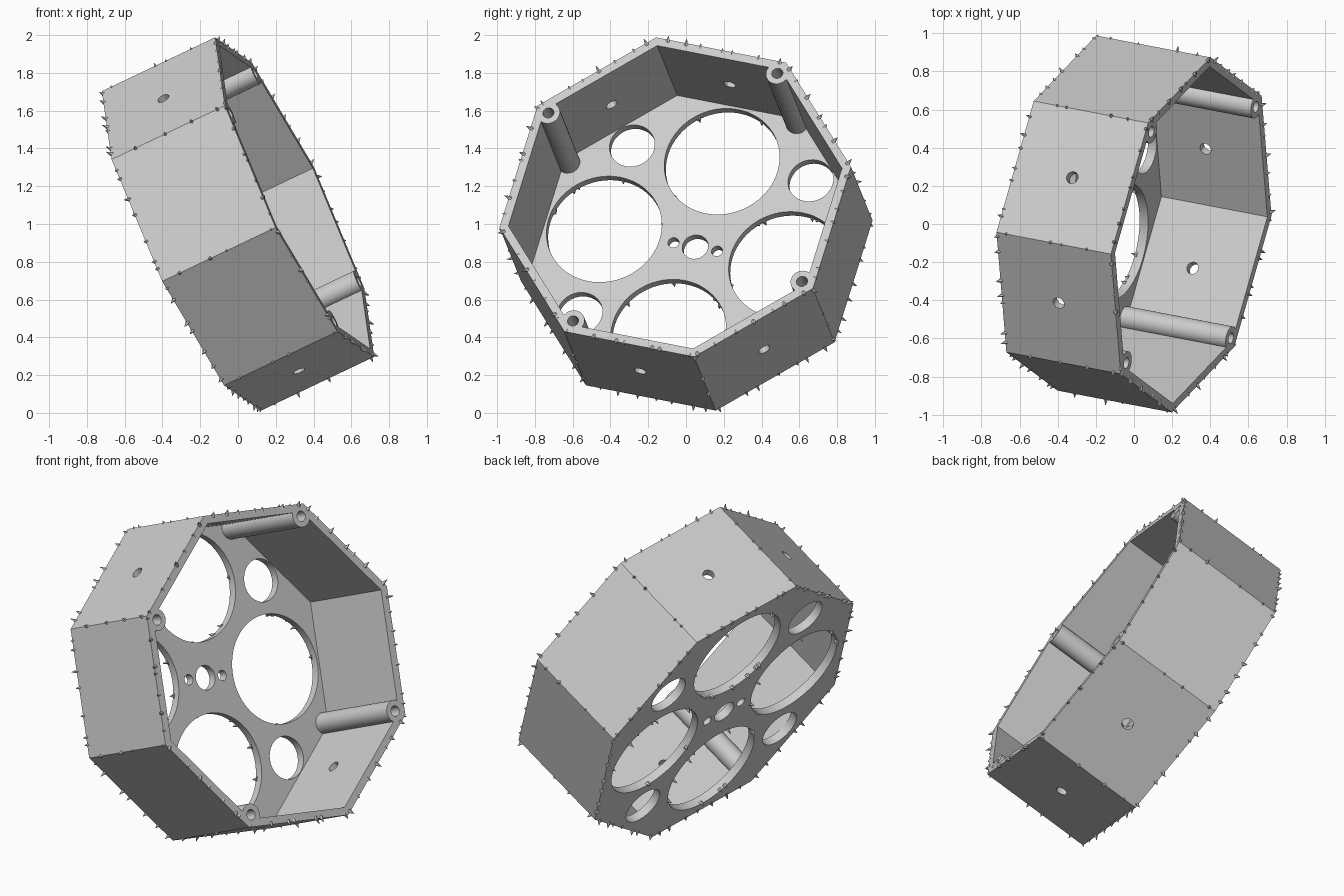
import bpy, bmesh, math, random
from mathutils import Matrix, Vector

if "Cube" in bpy.data.objects:
    bpy.data.objects.remove(bpy.data.objects["Cube"], do_unlink=True)

random.seed(4)
R, DEPTH, WALL, FLOOR = 0.95, 0.674, 0.045, 0.05
HALF = DEPTH / 2
TURN = math.pi / 4
INNER = R - WALL / math.cos(TURN / 2)
APOTHEM = R * math.cos(TURN / 2)

# Tilted frame of the tray: its open side looks along "axis"
axis = Vector((0.89, -0.17, 0.423)).normalized()
side = Vector((0.106, 0.98, 0.169))
side = (side - axis * side.dot(axis)).normalized()
up = axis.cross(side)
tilt = Matrix.Translation((0, 0, 1)) @ Matrix((side, up, axis)).transposed().to_4x4()

grey = bpy.data.materials.new("plain grey")
grey.use_nodes = True
grey.diffuse_color = (0.6, 0.6, 0.6, 1)
grey.node_tree.nodes["Principled BSDF"].inputs["Base Color"].default_value = (0.6, 0.6, 0.6, 1)


def polar(radius, angle, z=0.0):
    return Vector((radius * math.cos(angle), radius * math.sin(angle), z))


def rod(bm, start, end, radius, sides, tip=None):
    """Prism or cone between two points."""
    line = end - start
    place = Matrix.Translation((start + end) / 2) @ line.to_track_quat('Z', 'Y').to_matrix().to_4x4()
    bmesh.ops.create_cone(bm, cap_ends=True, segments=sides, radius1=radius,
                          radius2=radius if tip is None else tip,
                          depth=line.length, matrix=place)


def make(name, bm):
    mesh = bpy.data.meshes.new(name)
    bm.to_mesh(mesh)
    bm.free()
    mesh.materials.append(grey)
    obj = bpy.data.objects.new(name, mesh)
    bpy.context.collection.objects.link(obj)
    return obj


def combine(obj, tool, operation):
    """Apply a boolean and remove the tool."""
    mod = obj.modifiers.new(tool.name, 'BOOLEAN')
    mod.operation, mod.solver, mod.object = operation, 'EXACT', tool
    tool.hide_render = True
    bpy.context.view_layer.update()
    graph = bpy.context.evaluated_depsgraph_get()
    result = bpy.data.meshes.new_from_object(obj.evaluated_get(graph))
    obj.modifiers.clear()
    obj.data = result
    bpy.data.objects.remove(tool, do_unlink=True)


def octagon(name, radius, low, high):
    bm = bmesh.new()
    bmesh.ops.create_cone(bm, cap_ends=True, segments=8, radius1=radius, radius2=radius,
                          depth=high - low, matrix=Matrix.Translation((0, 0, (low + high) / 2)))
    return make(name, bm)


# Octagonal tray with a hollow inside
tray = octagon("octagonal_tray", R, -HALF, HALF)
combine(tray, octagon("hollow", INNER, FLOOR - HALF, HALF + 0.1), 'DIFFERENCE')

# Four screw posts in alternate corners
bm = bmesh.new()
for k in range(4):
    a = TURN * (2 * k + 1)
    rod(bm, polar(0.875, a, FLOOR / 2 - HALF), polar(0.875, a, HALF), 0.062, 24)
combine(tray, make("screw_posts", bm), 'UNION')

# Floor openings, screw holes and wall holes
bm = bmesh.new()


def floor_hole(distance, angle, radius, sides):
    rod(bm, polar(distance, angle, -HALF - 0.1), polar(distance, angle, -HALF + 0.12), radius, sides)


floor_hole(0, 0, 0.07, 24)
for k in range(4):
    quarter = k * math.pi / 2
    floor_hole(0.51, quarter + 1.5 * TURN, 0.31, 64)
    floor_hole(0.707, quarter + TURN / 2, 0.122, 32)
    a = quarter + TURN
    rod(bm, polar(0.875, a, HALF - 0.4), polar(0.875, a, HALF + 0.1), 0.03, 16)
for a in (-TURN / 2, math.pi - TURN / 2):
    floor_hole(0.122, a, 0.03, 16)
for a in (1.5 * TURN, 2.5 * TURN, -1.5 * TURN, -2.5 * TURN):
    rod(bm, polar(APOTHEM - 0.1, a), polar(APOTHEM + 0.1, a), 0.033, 12)
combine(tray, make("holes", bm), 'DIFFERENCE')

# Small rough burrs along the outer edges and the large openings
bm = bmesh.new()


def burr(point, direction):
    d = direction.normalized()
    rod(bm, point - d * 0.012, point + d * random.uniform(0.006, 0.03), 0.014, 5, 0.001)


def rough_edge(start, end, direction, count):
    for i in range(count):
        t = (i + random.uniform(0.1, 0.9)) / count
        burr(start.lerp(end, t), direction)


for k in range(8):
    a, b = k * TURN, (k + 1) * TURN
    out = polar(1, a + TURN / 2)
    for z in (-HALF, HALF):
        rough_edge(polar(R, a, z), polar(R, b, z), out + Vector((0, 0, 0.7 * z / HALF)), 7)
    rough_edge(polar(R, a, -HALF), polar(R, a, HALF), polar(1, a), 4)
for k in range(4):
    centre = polar(0.51, k * math.pi / 2 + 1.5 * TURN, -HALF)
    for i in range(9):
        spoke = polar(0.31, random.uniform(0, math.tau))
        burr(centre + spoke, Vector((0, 0, -1)) - spoke)
burrs = make("edge_burrs", bm)

# Tilt into place and shade
for obj in (tray, burrs):
    obj.matrix_world = tilt
    bpy.ops.object.select_all(action='DESELECT')
    obj.select_set(True)
    bpy.context.view_layer.objects.active = obj
    bpy.ops.object.shade_smooth_by_angle(angle=math.radians(30))
